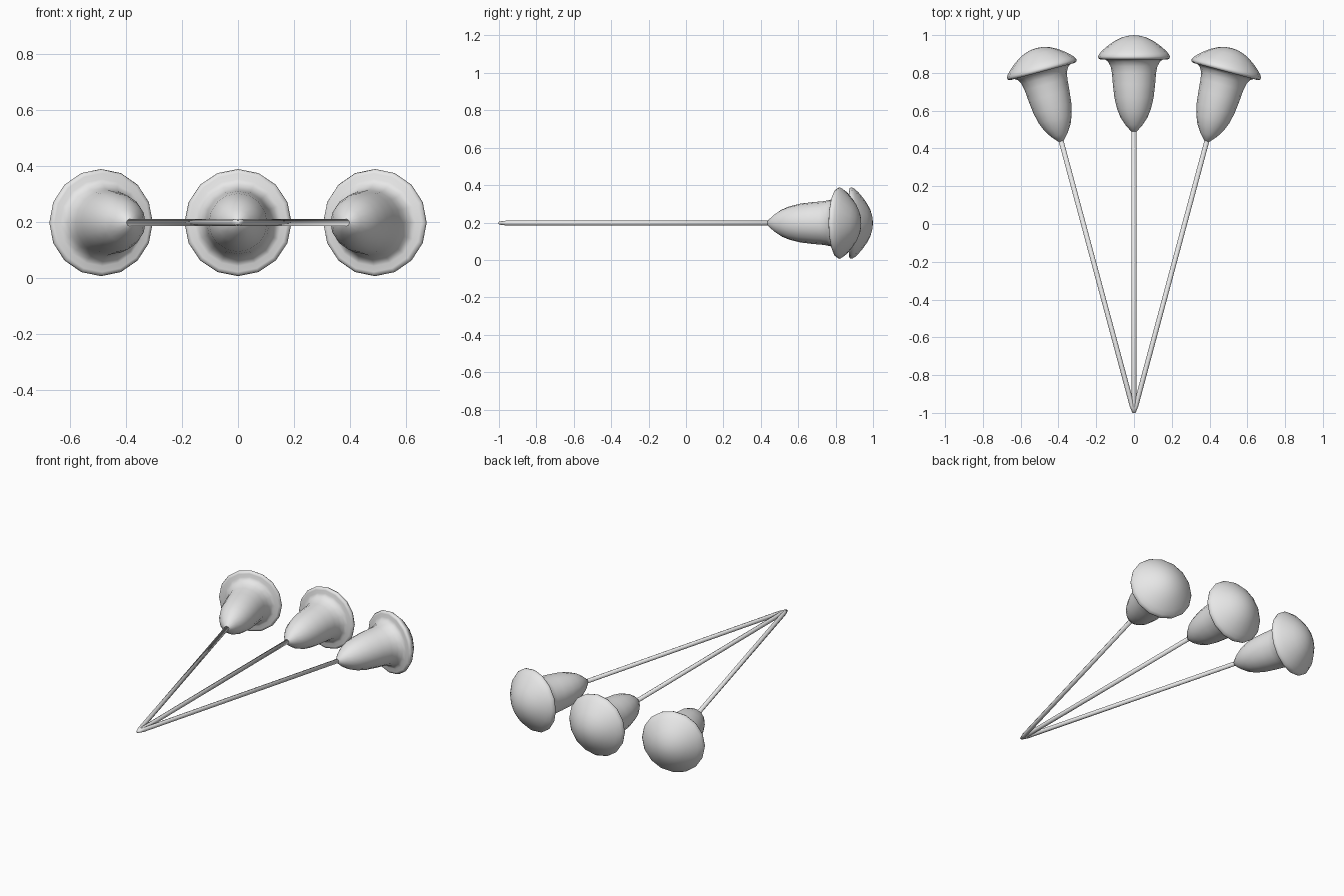
import bpy, bmesh
from math import sin, cos, pi, radians

cube = bpy.data.objects.get("Cube")
if cube:
    bpy.data.objects.remove(cube, do_unlink=True)

grey = bpy.data.materials.new("plain grey")
grey.use_nodes = True
grey.diffuse_color = (0.8, 0.8, 0.8, 1)
grey.node_tree.nodes["Principled BSDF"].inputs["Base Color"].default_value = (0.8, 0.8, 0.8, 1)


def lathe(name, profile, sides, angle):
    """Revolve (radius, distance) points about y, then fan out from the shared tip."""
    bm = bmesh.new()
    rings = []
    for r, d in profile:
        rings.append([bm.verts.new((r * sin(2 * pi * k / sides), d, r * cos(2 * pi * k / sides)))
                      for k in range(sides)])
    for a, b in zip(rings, rings[1:]):
        for k in range(sides):
            n = (k + 1) % sides
            bm.faces.new((a[k], a[n], b[n], b[k]))
    # Merge the closed ends into single points
    bmesh.ops.remove_doubles(bm, verts=bm.verts[:], dist=0.0001)
    bmesh.ops.recalc_face_normals(bm, faces=bm.faces[:])
    for f in bm.faces:
        f.smooth = True
    mesh = bpy.data.meshes.new(name)
    bm.to_mesh(mesh)
    bm.free()
    mesh.materials.append(grey)
    ob = bpy.data.objects.new(name, mesh)
    ob.location = (0, -1, 0.197)
    ob.rotation_euler.z = radians(angle)
    bpy.context.collection.objects.link(ob)
    return ob


# Thin stem, narrowing at the tip
stem = [(0, 0), (0.008, 0), (0.013, 0.04), (0.013, 1.52), (0, 1.52)]

# Bell-shaped body, lipped rim and domed cap in one profile
head = [(0, 1.485), (0.015, 1.49), (0.046, 1.525), (0.072, 1.565), (0.09, 1.61),
        (0.104, 1.67), (0.112, 1.74), (0.117, 1.80), (0.124, 1.835), (0.138, 1.86),
        (0.155, 1.872), (0.176, 1.871), (0.188, 1.876), (0.191, 1.887), (0.182, 1.903),
        (0.163, 1.923), (0.137, 1.945), (0.105, 1.968), (0.07, 1.986), (0.035, 1.996), (0, 2.0)]

for side, angle in (("right", 15), ("middle", 0), ("left", -15)):
    lathe(side + "_stem", stem, 8, angle)
    lathe(side + "_head", head, 16, angle)
